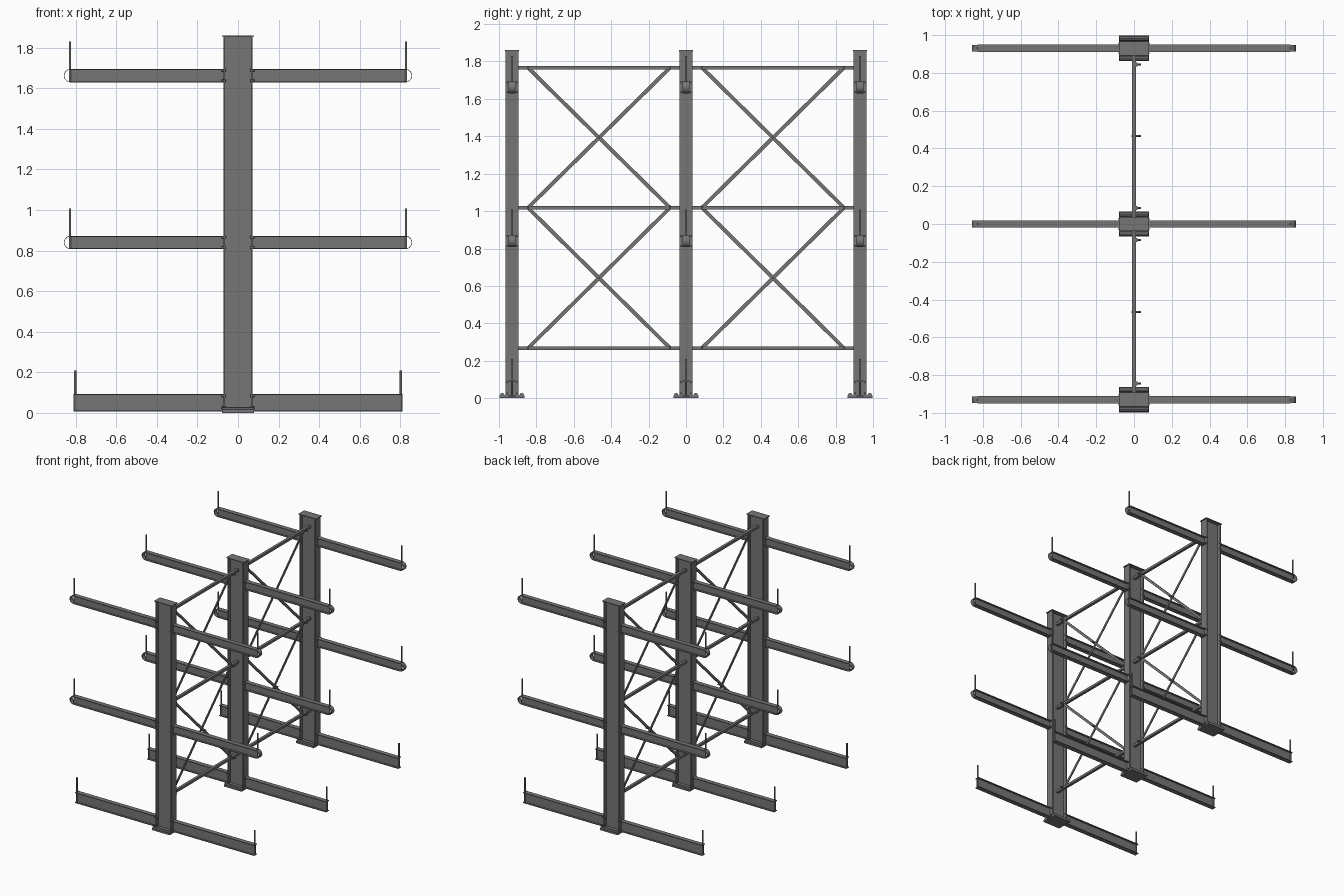
import bpy, bmesh
from math import pi, cos, sin
from mathutils import Vector, Matrix

cube = bpy.data.objects.get("Cube")
if cube:
    bpy.data.objects.remove(cube)

steel = bpy.data.materials.new("steel grey")
GREY = (0.18, 0.18, 0.18, 1)
steel.use_nodes = True
steel.diffuse_color = GREY
steel.node_tree.nodes["Principled BSDF"].inputs["Base Color"].default_value = GREY


def finish(bm, name, smooth=False):
    bmesh.ops.recalc_face_normals(bm, faces=bm.faces[:])
    mesh = bpy.data.meshes.new(name)
    bm.to_mesh(mesh)
    bm.free()
    mesh.materials.append(steel)
    ob = bpy.data.objects.new(name, mesh)
    bpy.context.collection.objects.link(ob)
    if smooth:
        bpy.ops.object.select_all(action='DESELECT')
        ob.select_set(True)
        bpy.context.view_layer.objects.active = ob
        bpy.ops.object.shade_smooth_by_angle(angle=0.6)
    return ob


def add_box(bm, centre, size, turn=None):
    m = Matrix.Translation(centre) @ (turn or Matrix()) @ Matrix.Diagonal((*size, 1))
    bmesh.ops.create_cube(bm, size=1, matrix=m)


def add_rod(bm, a, b, radius, sides):
    a, b = Vector(a), Vector(b)
    d = b - a
    m = Matrix.Translation((a + b) / 2) @ d.to_track_quat('Z', 'Y').to_matrix().to_4x4()
    bmesh.ops.create_cone(bm, cap_ends=True, segments=sides, radius1=radius,
                          radius2=radius, depth=d.length, matrix=m)


def add_prism(bm, outline, offset):
    """Close an outline and extrude it along the offset."""
    face = bm.faces.new([bm.verts.new(p) for p in outline])
    out = bmesh.ops.extrude_face_region(bm, geom=[face])
    moved = [g for g in out["geom"] if isinstance(g, bmesh.types.BMVert)]
    bmesh.ops.translate(bm, verts=moved, vec=offset)


def i_profile(h, w, flange, web):
    """I section as (depth, width) pairs from half depth and half width."""
    k = h - flange
    half = [(h, w), (k, w), (k, web), (-k, web), (-k, w), (-h, w)]
    return half + [(d, -v) for d, v in reversed(half)]


FRAMES = (("front", -0.93), ("middle", 0), ("back", 0.93))
SIDES = (("left", 1), ("right", -1))
ARMS = (("lower", 0.84), ("upper", 1.662))
COL = 0.072       # half depth of the column


def column(label, y):
    bm = bmesh.new()
    add_prism(bm, [(d, y + w, 0.012) for d, w in i_profile(COL, 0.034, 0.008, 0.004)],
              (0, 0, 1.843))
    finish(bm, label + "_column")
    bm = bmesh.new()
    add_box(bm, (0, y, 1.857), (0.16, 0.074, 0.006))
    finish(bm, label + "_column_cap")
    # foot plate with raised edges
    bm = bmesh.new()
    add_box(bm, (0, y, 0.007), (0.16, 0.134, 0.014))
    for s in (-1, 1):
        add_rod(bm, (-0.078, y + s * 0.052, 0.016), (0.078, y + s * 0.052, 0.016), 0.012, 8)
    finish(bm, label + "_foot")


def bolts(label, y, s, z, spread):
    bm = bmesh.new()
    for dy in (-0.026, 0.026):
        for dz in (-spread, spread):
            add_rod(bm, (s * 0.058, y + dy, z + dz), (s * 0.081, y + dy, z + dz), 0.006, 6)
    finish(bm, label + "_bolts")


def beam(label, y, s, z, half, end):
    bm = bmesh.new()
    add_prism(bm, [(s * COL, y + w, z + d) for d, w in i_profile(half, 0.019, 0.005, 0.0035)],
              (s * (end - COL), 0, 0))
    finish(bm, label)


def pin(label, y, s, x, z):
    bm = bmesh.new()
    add_rod(bm, (s * x, y, z), (s * x, y, z + 0.2), 0.006, 12)
    finish(bm, label + "_stop_pin", True)


def end_ring(label, y, s, z):
    """Open half hoop that rounds off the tip of an arm."""
    bm = bmesh.new()
    angles = [-pi / 2 + pi * i / 14 for i in range(15)]
    arc = lambda r, seq: [(s * (0.825 + r * cos(a)), y - 0.018, z + r * sin(a)) for a in seq]
    add_prism(bm, arc(0.033, angles) + arc(0.030, angles[::-1]), (0, 0.036, 0))
    finish(bm, label + "_end_hoop", True)


for frame, y in FRAMES:
    column(frame, y)
    for side, s in SIDES:
        name = f"{frame}_{side}_base"
        beam(name, y, s, 0.051, 0.043, 0.81)
        pin(name, y, s, 0.803, 0.01)
        bolts(name, y, s, 0.055, 0.03)
        for level, z in ARMS:
            name = f"{frame}_{side}_{level}_arm"
            beam(name, y, s, z, 0.033, 0.828)
            end_ring(name, y, s, z)
            pin(name, y, s, 0.828, z - 0.032)
            bolts(name, y, s, z, 0.026)

# bracing between neighbouring columns
LEVELS = (0.267, 1.018, 1.767)
for bay, s in (("back", 1), ("front", -1)):
    near, far = s * 0.085, s * 0.845
    mid = (near + far) / 2
    for n, z in enumerate(LEVELS):
        bm = bmesh.new()
        add_box(bm, (0, s * 0.465, z), (0.022, 0.922, 0.02))
        finish(bm, f"{bay}_rail_{n + 1}")
        bm = bmesh.new()
        for y in (near, far):
            add_box(bm, (0.014, y, z), (0.008, 0.02, 0.02))
            add_rod(bm, (0, y, z), (0.036, y, z), 0.006, 6)
        finish(bm, f"{bay}_rail_{n + 1}_bolts")
    for n, (low, high) in enumerate(zip(LEVELS, LEVELS[1:])):
        for k, (y0, y1) in enumerate(((near, far), (far, near))):
            bm = bmesh.new()
            d = Vector((0, y1 - y0, high - low))
            turn = d.to_track_quat('Z', 'X').to_matrix().to_4x4()
            x = 0.004 - 0.008 * k
            # flat bar, thin across the rack
            add_box(bm, (x, mid, (low + high) / 2), (0.02, 0.007, d.length), turn) \
                if abs(turn[0][1]) > 0.5 else \
                add_box(bm, (x, mid, (low + high) / 2), (0.007, 0.02, d.length), turn)
            finish(bm, f"{bay}_brace_{n + 1}_{'rising' if k == 0 else 'falling'}")
        bm = bmesh.new()
        z = (low + high) / 2
        add_rod(bm, (-0.012, mid, z), (0.036, mid, z), 0.006, 6)
        finish(bm, f"{bay}_brace_{n + 1}_bolt")
